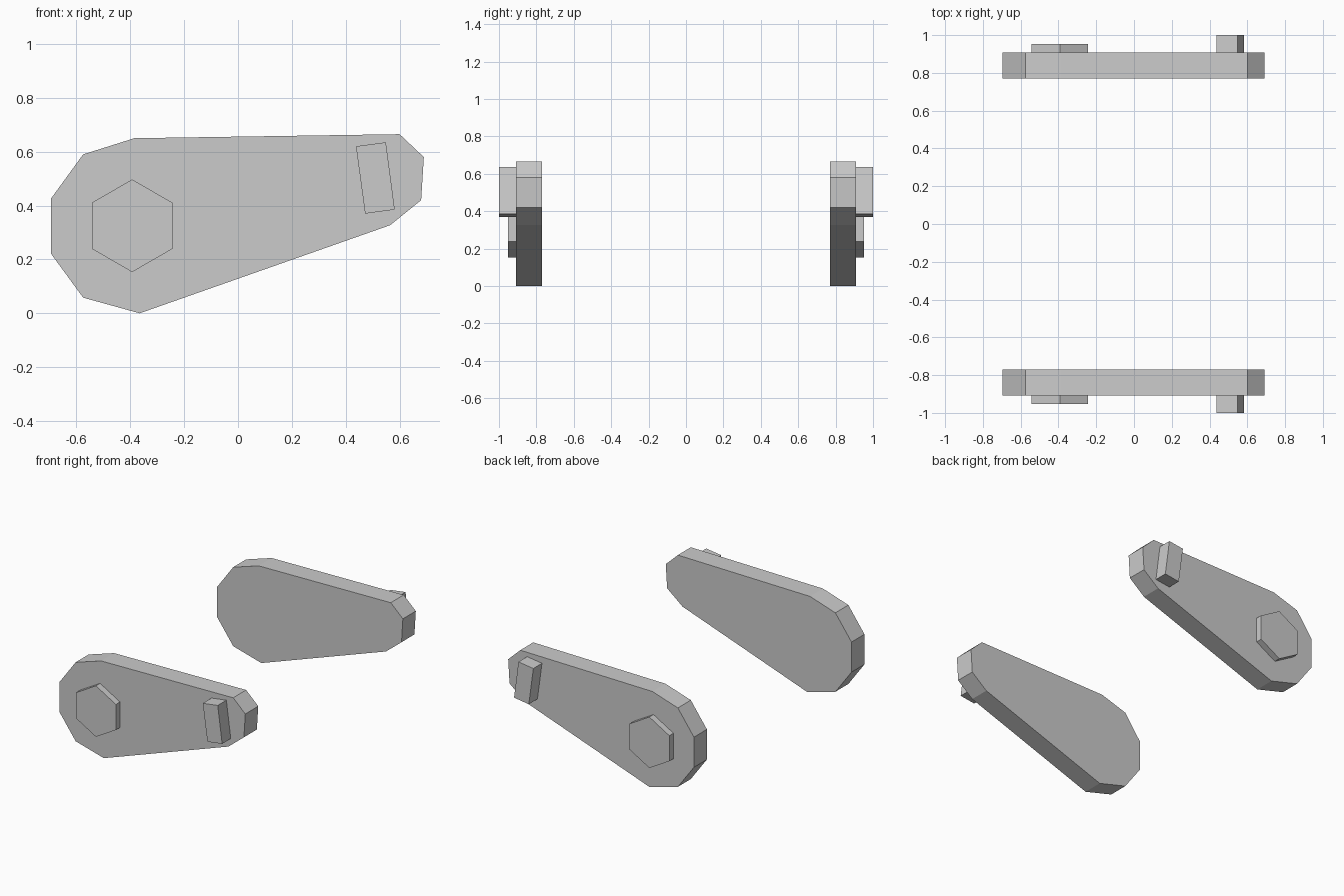
import bpy
import bmesh
from math import cos, sin, pi

default = bpy.data.objects.get("Cube")
if default:
    bpy.data.objects.remove(default, do_unlink=True)

grey = bpy.data.materials.new("plain_grey")
colour = (0.6, 0.6, 0.6, 1)
grey.diffuse_color = colour
grey.use_nodes = True
grey.node_tree.nodes["Principled BSDF"].inputs["Base Color"].default_value = colour


def slab(name, profile, inner, outer, side):
    """Extrude an x-z profile between two distances from the centre plane."""
    bm = bmesh.new()
    face = bm.faces.new([bm.verts.new((x, side * inner, z)) for x, z in profile])
    new = bmesh.ops.extrude_face_region(bm, geom=[face])["geom"]
    verts = [v for v in new if isinstance(v, bmesh.types.BMVert)]
    bmesh.ops.translate(bm, verts=verts, vec=(0, side * (outer - inner), 0))
    bmesh.ops.recalc_face_normals(bm, faces=bm.faces)
    mesh = bpy.data.meshes.new(name)
    bm.to_mesh(mesh)
    bm.free()
    mesh.materials.append(grey)
    obj = bpy.data.objects.new(name, mesh)
    bpy.context.collection.objects.link(obj)


# Profiles of the tapered arm, the hexagonal hub cap and the tilted tab
arm = [(-0.695, 0.425), (-0.575, 0.59), (-0.385, 0.65), (0.6, 0.665), (0.69, 0.58),
       (0.68, 0.42), (0.565, 0.327), (-0.365, 0), (-0.575, 0.058), (-0.695, 0.222)]
hub = [(-0.393 + 0.172 * sin(i * pi / 3), 0.325 + 0.172 * cos(i * pi / 3))
       for i in range(6)]
tab = [(0.438, 0.62), (0.549, 0.635), (0.582, 0.385), (0.472, 0.37)]

# Matching front and back sets, with details on the outer faces
for label, side in (("front", -1), ("back", 1)):
    slab(label + "_arm", arm, 0.77, 0.908, side)
    slab(label + "_hub_cap", hub, 0.908, 0.952, side)
    slab(label + "_tab", tab, 0.908, 1, side)
